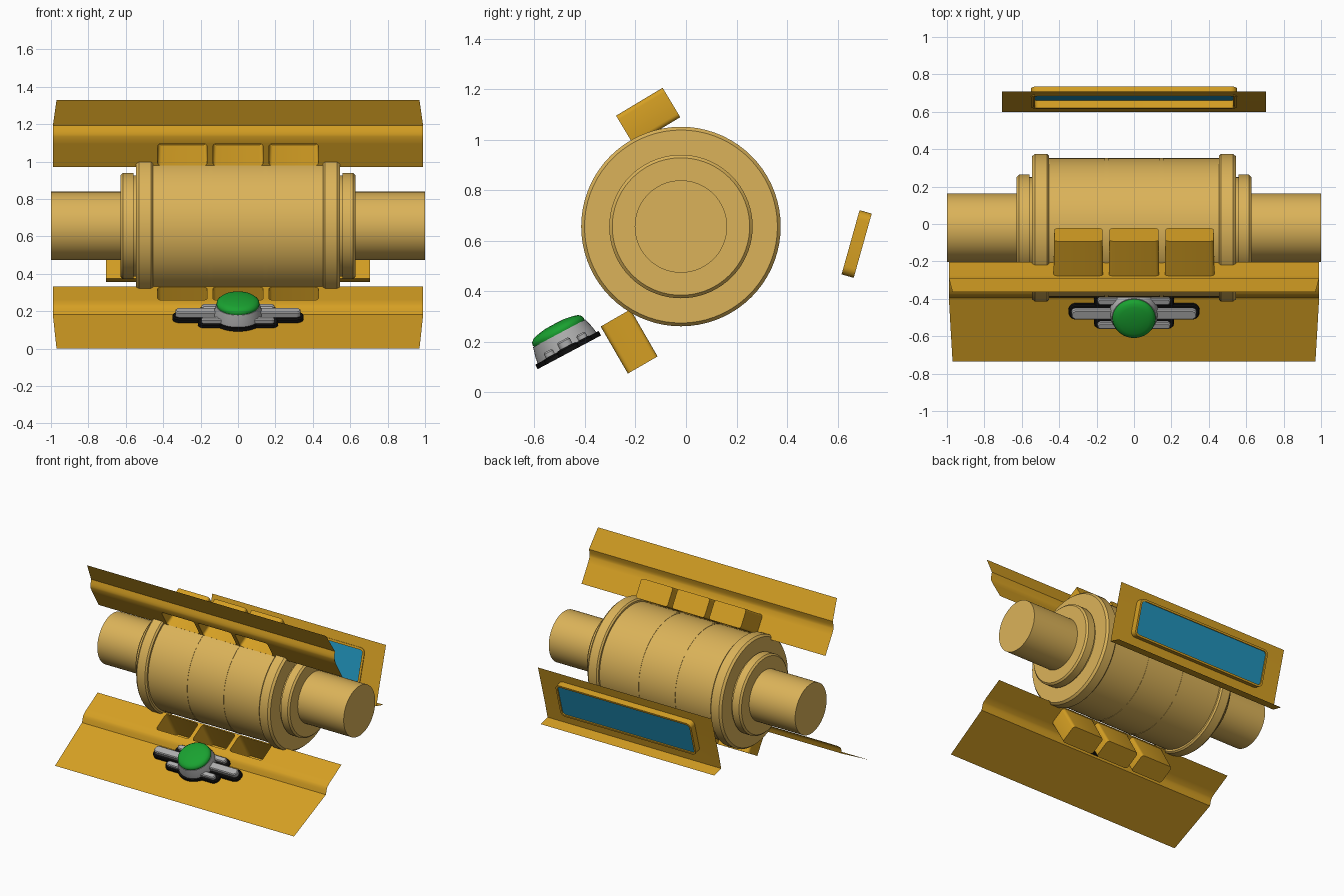
import bpy, bmesh
from math import cos, sin, pi, radians
from mathutils import Vector

if "Cube" in bpy.data.objects:
    bpy.data.objects.remove(bpy.data.objects["Cube"])


def material(name, rgb):
    m = bpy.data.materials.new(name)
    m.diffuse_color = (*rgb, 1)
    m.use_nodes = True
    m.node_tree.nodes["Principled BSDF"].inputs["Base Color"].default_value = m.diffuse_color
    return m


GOLD = material("gold", (0.67, 0.35, 0.017))
TAN = material("tan", (0.71, 0.45, 0.10))
CREAM = material("cream", (0.73, 0.68, 0.44))
BLUE = material("blue", (0.015, 0.29, 0.50))
GREEN = material("green", (0.01, 0.36, 0.03))
BLACK = material("black", (0.005, 0.005, 0.005))
GREY = material("grey", (0.42, 0.42, 0.42))


def finish(name, bm, mat, angle=35):
    bmesh.ops.recalc_face_normals(bm, faces=bm.faces)
    me = bpy.data.meshes.new(name)
    bm.to_mesh(me)
    bm.free()
    ob = bpy.data.objects.new(name, me)
    bpy.context.collection.objects.link(ob)
    me.materials.append(mat)
    bpy.ops.object.select_all(action='DESELECT')
    ob.select_set(True)
    bpy.context.view_layer.objects.active = ob
    bpy.ops.object.shade_smooth_by_angle(angle=radians(angle))
    return ob


def loft(name, rings, mat, cap=True, wrap=False):
    """Skin a list of closed loops of points."""
    bm = bmesh.new()
    loops = [[bm.verts.new(p) for p in r] for r in rings]
    n = len(loops[0])
    pairs = list(zip(loops, loops[1:]))
    if wrap:
        pairs.append((loops[-1], loops[0]))
    for a, b in pairs:
        for i in range(n):
            j = (i + 1) % n
            bm.faces.new((a[i], a[j], b[j], b[i]))
    if cap:
        bm.faces.new(loops[0])
        if len(loops) > 1:
            bm.faces.new(loops[-1])
    return finish(name, bm, mat)


def lathe_x(name, profile, mat, seg=72):
    """Turn (x, radius) points round the roller axis."""
    rings = [[(x, -0.02 + r * cos(2 * pi * i / seg), 0.656 + r * sin(2 * pi * i / seg))
              for i in range(seg)] for x, r in profile]
    return loft(name, rings, mat)


def rounded(w, h, r, seg=6):
    """Rounded rectangle outline with half sizes w, h."""
    pts = []
    for k, (sx, sy) in enumerate(((1, 1), (-1, 1), (-1, -1), (1, -1))):
        for i in range(seg + 1):
            a = (k + i / seg) * pi / 2
            pts.append((sx * (w - r) + r * cos(a), sy * (h - r) + r * sin(a)))
    return pts


def placer(origin, t):
    """Map local (x, along t, along normal) to world; t is a (y, z) direction."""
    o, t = Vector((0, *origin)), Vector((0, *t)).normalized()
    n = Vector((1, 0, 0)).cross(t)
    return lambda x, u, h: o + Vector((x, 0, 0)) + t * u + n * h


# Roller: shaft with stepped, bevelled flanges at both ends
half = [(0.43, 0.372), (0.455, 0.372), (0.455, 0.385), (0.465, 0.395), (0.53, 0.395),
        (0.545, 0.382), (0.545, 0.27), (0.56, 0.27), (0.56, 0.284), (0.615, 0.284),
        (0.627, 0.272), (0.627, 0.183), (1.0, 0.183)]
lathe_x("roller_shaft", [(-x, r) for x, r in reversed(half)] + half, TAN)
for i, x in enumerate((-0.295, 0, 0.295)):
    lathe_x(f"drum_band_{i}", [(x - 0.14, 0.36), (x - 0.137, 0.368),
                               (x + 0.137, 0.368), (x + 0.14, 0.36)], CREAM)
for s in (-1, 1):
    lathe_x(f"drum_rib_{s}", [(s * 0.148 - 0.011, 0.374), (s * 0.148 + 0.011, 0.374)], TAN)


# Bent sheets with three open pockets behind
def pocket_plate(name, a, d, m, end):
    a, d, m = (Vector((0, *v)) for v in (a, d, m))
    d.normalize()
    m.normalize()
    rows = [end, (0.083, 0.04), (0.072, 0.029), (0.06, 0.017), (0.048, 0.008), (0.0365, 0.003),
            (0, 0), (-0.006, 0), (-0.142, 0), (-0.15, 0)]
    xs = [-0.99, -0.43, -0.165, -0.135, 0.135, 0.165, 0.43, 0.99]
    bm = bmesh.new()
    grid = []
    for k, (u, h) in enumerate(rows):
        f = 0.98 if k == 0 else 1
        grid.append([bm.verts.new(a + d * u + m * h + Vector((x * f, 0, 0))) for x in xs])
    pockets = []
    for k in range(len(rows) - 1):
        for i in range(len(xs) - 1):
            face = bm.faces.new((grid[k][i], grid[k][i + 1], grid[k + 1][i + 1], grid[k + 1][i]))
            if k == 7 and i in (1, 3, 5):
                pockets.append(face)
    floors = bmesh.ops.extrude_discrete_faces(bm, faces=pockets)["faces"]
    edges = set()
    for f in floors:
        c = f.calc_center_median()
        for v in f.verts:
            v.co += m * 0.215
            v.co.x = c.x + (v.co.x - c.x) * 0.97
            edges.update(e for e in v.link_edges if e not in f.edges[:])
    bmesh.ops.bevel(bm, geom=list(edges), offset=0.018, segments=4, profile=0.5,
                    affect='EDGES', clamp_overlap=True)
    return finish(name, bm, GOLD)


pocket_plate("upper_plate", (-0.28, 1.10), (-0.514, 0.857), (0.857, 0.514), (0.24, 0.045))
pocket_plate("lower_plate", (-0.343, 0.257), (-0.868, -0.5), (0.5, -0.866), (0.469, 0.027))

# Rear window: tilted sheet with a hole and a lip, rounded frame, blue pane
back = placer((0.6515, 0.5935), (-0.27, -0.963))
bm = bmesh.new()
xs = (-0.705, -0.53, 0.53, 0.705)
grid = [[bm.verts.new(back(x, u, h)) for x in xs]
        for u, h in ((-0.197, 0.005), (-0.115, 0.005), (0.115, 0.005), (0.225, 0.008))]
grid.append([bm.verts.new((x, 0.68, 0.355)) for x in xs])
for k in range(4):
    for i in range(3):
        if (k, i) != (1, 1):
            bm.faces.new((grid[k][i], grid[k][i + 1], grid[k + 1][i + 1], grid[k + 1][i]))
finish("rear_sheet", bm, GOLD)
outer, inner = rounded(0.55, 0.132, 0.035), rounded(0.536, 0.118, 0.024)
loft("rear_frame", [[back(x, u, h) for x, u in o] for o, h in
                    ((outer, 0), (outer, 0.05), (inner, 0.05), (inner, 0))],
     GOLD, cap=False, wrap=True)
loft("rear_pane", [[back(x, u, 0.042) for x, u in inner]], BLUE)

# Badge: black backing, grey wings and tapered hub, plain green dome
badge = placer((-0.462, 0.158), (0.883, 0.47))


def slab(name, w, h, r, n0, n1, mat, v=0.0):
    steps = ((n0, 0), (n1 - 0.006, 0), (n1, 0.006))
    loft(name, [[badge(x, u + v, n) for x, u in rounded(w - c, h - c, r - c)]
                for n, c in steps], mat)


def turned(name, profile, mat, seg=48):
    loft(name, [[badge(r * cos(2 * pi * i / seg), r * sin(2 * pi * i / seg), n)
                 for i in range(seg)] for r, n in profile], mat)


slab("long_wing_backing", 0.35, 0.045, 0.04, 0, 0.025, BLACK)
slab("long_wing", 0.335, 0.028, 0.024, 0.01, 0.055, GREY)
slab("short_wing_backing", 0.215, 0.105, 0.04, 0, 0.022, BLACK)
for s in (-1, 1):
    slab(f"short_wing_{s}", 0.195, 0.02, 0.018, 0.01, 0.045, GREY, s * 0.073)
turned("hub_backing", [(0.142, 0), (0.142, 0.02)], BLACK)
turned("hub", [(0.132, 0.015), (0.128, 0.045), (0.117, 0.085)], GREY)
turned("dome", [(0.113, 0.083), (0.115, 0.092), (0.112, 0.103), (0.1, 0.114),
                (0.08, 0.12), (0.045, 0.126), (0.012, 0.127)], GREEN)
